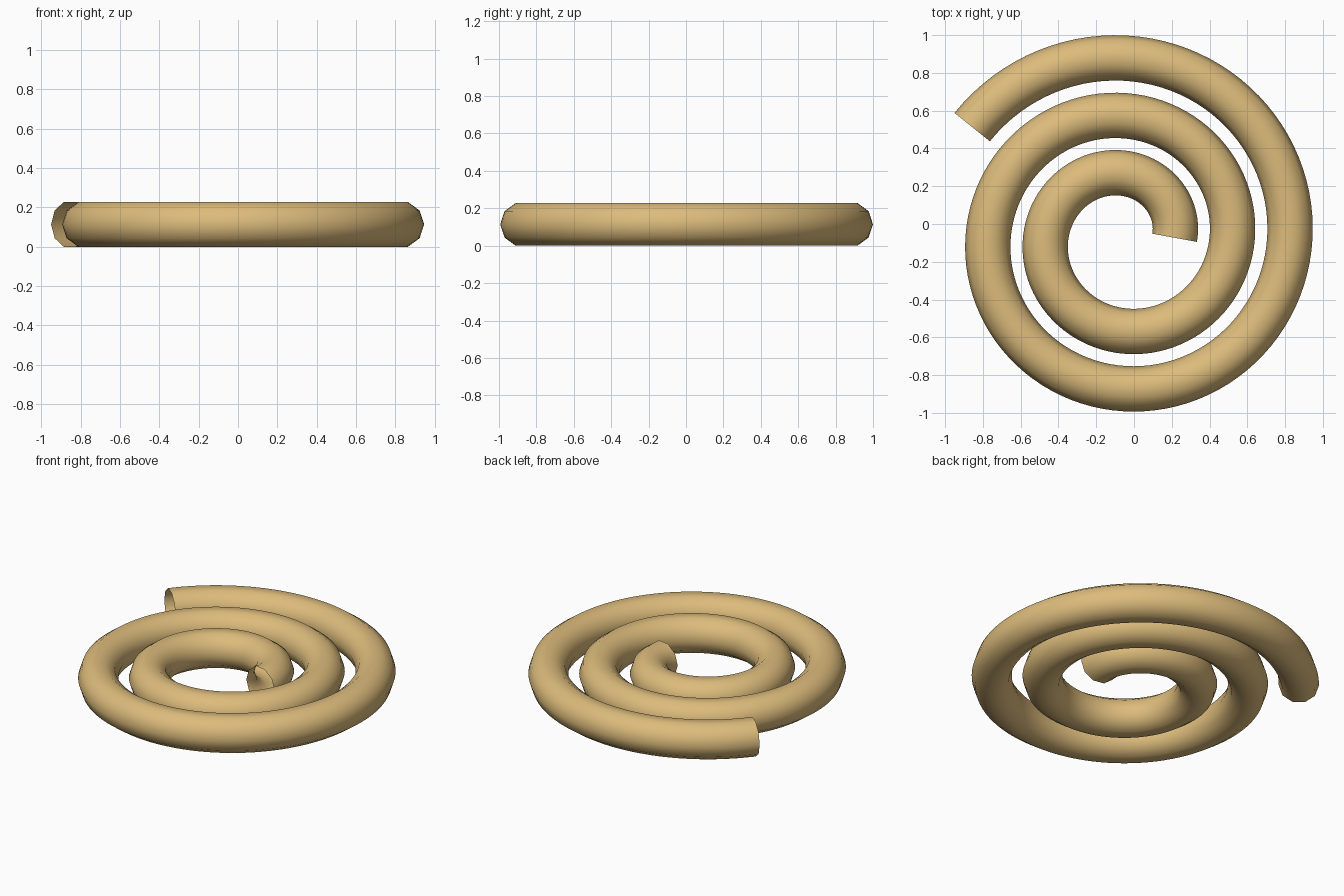
import bpy, bmesh
from math import cos, sin, tau
from mathutils import Vector

cube = bpy.data.objects.get("Cube")
if cube:
    bpy.data.objects.remove(cube, do_unlink=True)

TURNS, STEPS, SIDES = 2.4, 240, 10
TUBE = 0.12
START, PITCH = 0.265, 0.305          # inner radius and growth per turn
CENTRE = Vector((-0.05, -0.073, TUBE * sin(tau / 5)))

tan = bpy.data.materials.new("warm tan")
tan.use_nodes = True
colour = (0.72, 0.50, 0.20, 1)
tan.diffuse_color = colour
tan.node_tree.nodes["Principled BSDF"].inputs["Base Color"].default_value = colour


def ring(bm, turn):
    """Ten-sided section square to the spiral path."""
    a, r, k = turn * tau, START + PITCH * turn, PITCH / tau
    out = Vector((cos(a), sin(a), 0))
    along = Vector((-sin(a), cos(a), 0))
    normal = (out * r - along * k).normalized()
    path = CENTRE + out * r
    verts = []
    for i in range(SIDES):
        b = i * tau / SIDES
        verts.append(bm.verts.new(path + TUBE * (normal * cos(b) + Vector((0, 0, sin(b))))))
    return verts


# Open-ended flat spiral tube
bm = bmesh.new()
rings = [ring(bm, TURNS * s / STEPS) for s in range(STEPS + 1)]
for low, high in zip(rings, rings[1:]):
    for i in range(SIDES):
        j = (i + 1) % SIDES
        face = bm.faces.new((low[i], low[j], high[j], high[i]))
        face.smooth = True
        # outward direction is away from the tube's middle
        face.normal_update()
        middle = sum((v.co for v in low + high), Vector()) / (2 * SIDES)
        if face.normal.dot(face.calc_center_median() - middle) < 0:
            face.normal_flip()

mesh = bpy.data.meshes.new("spiral_tube")
bm.to_mesh(mesh)
bm.free()
mesh.materials.append(tan)
tube = bpy.data.objects.new("spiral_tube", mesh)
bpy.context.collection.objects.link(tube)
